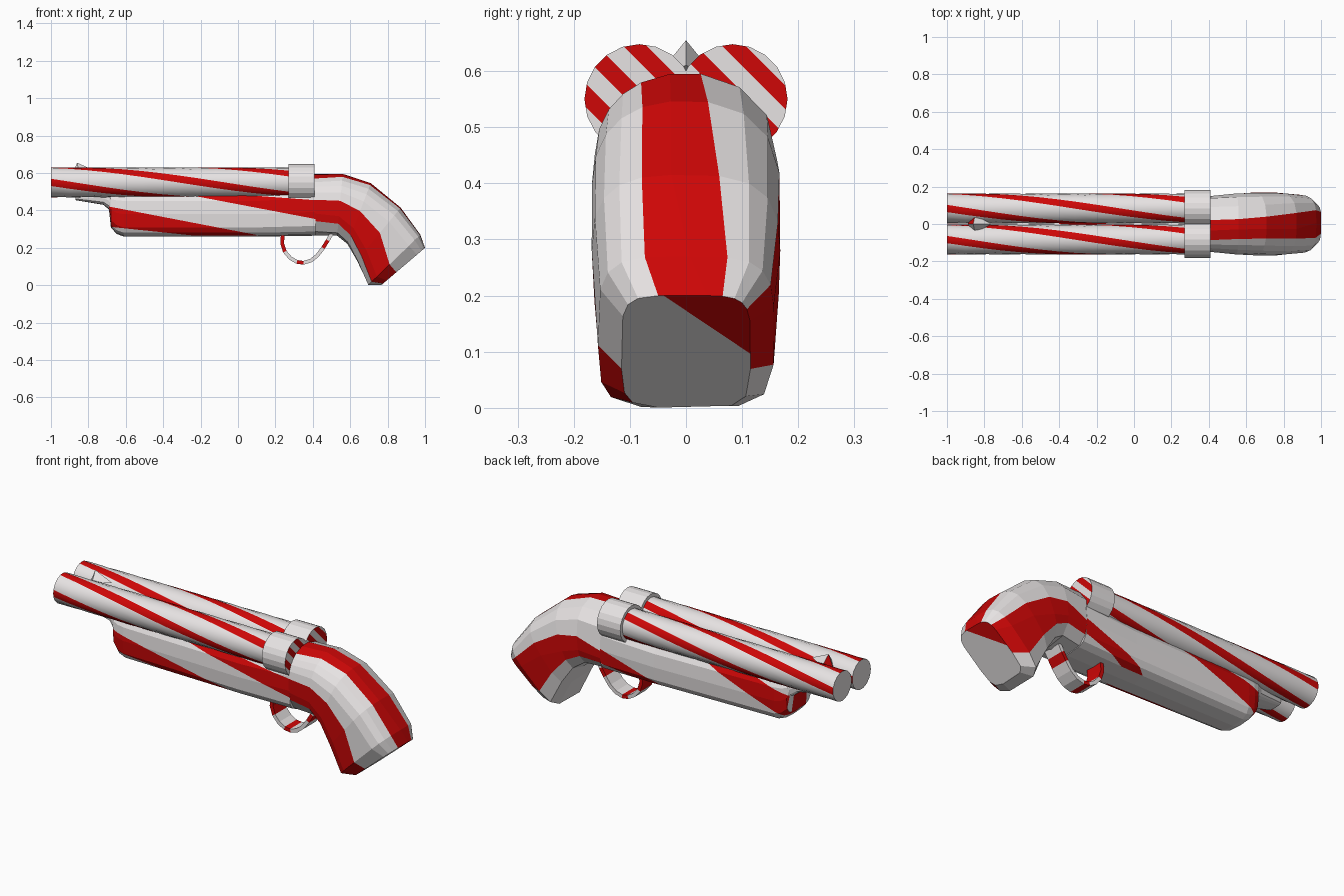
import bpy, bmesh, math
from mathutils import Vector

if "Cube" in bpy.data.objects:
    bpy.data.objects.remove(bpy.data.objects["Cube"])


def material(name, rgb):
    m = bpy.data.materials.new(name)
    m.diffuse_color = (*rgb, 1)
    m.use_nodes = True
    m.node_tree.nodes["Principled BSDF"].inputs["Base Color"].default_value = m.diffuse_color
    return m


WHITE = material("candy white", (0.80, 0.77, 0.77))
RED = material("candy red", (0.62, 0.002, 0.002))


def finish(bm, name):
    bmesh.ops.recalc_face_normals(bm, faces=bm.faces)
    me = bpy.data.meshes.new(name)
    bm.to_mesh(me)
    bm.free()
    me.materials.append(WHITE)
    me.materials.append(RED)
    ob = bpy.data.objects.new(name, me)
    bpy.context.collection.objects.link(ob)
    return ob


def loft(rings, red=lambda i, j: False, smooth=False):
    """Skin closed rings of points; red(row, column) picks the stripe faces."""
    bm = bmesh.new()
    vs = [[bm.verts.new(p) for p in r] for r in rings]
    n = len(vs[0])
    for i in range(len(vs) - 1):
        for j in range(n):
            k = (j + 1) % n
            f = bm.faces.new((vs[i][j], vs[i][k], vs[i + 1][k], vs[i + 1][j]))
            f.material_index = int(red(i, j))
            f.smooth = smooth
    bm.faces.new(vs[0])
    bm.faces.new(vs[-1])
    return bm


def cut(bm, co, no, faces):
    fs = list(faces)
    geom = fs + list({e for f in fs for e in f.edges}) + list({v for f in fs for v in f.verts})
    bmesh.ops.bisect_plane(bm, geom=geom, plane_co=co, plane_no=no, dist=1e-5)


def rounded(angle, top, bottom):
    """Rounded-box outline: 0 = top, 90 = front side, 180 = bottom."""
    s, c = math.sin(math.radians(angle)), math.cos(math.radians(angle))
    s, c = (0 if abs(v) < 1e-6 else v for v in (s, c))
    power = top if c > 0 else bottom
    return -math.copysign(abs(s) ** power, s), 0.5 + 0.5 * math.copysign(abs(c) ** min(power, 0.8), c)


def circle(x, y, z, r, angles):
    return [(x, y - r * math.sin(math.radians(a)), z + r * math.cos(math.radians(a))) for a in angles]


# barrels with helical stripes, and collars with diagonal stripes on the rear face
STEPS = [-14, 0, 14, 34, 56]
for side, label in ((-1, "front"), (1, "back")):
    y = side * 0.083
    rings = []
    for i in range(15):
        x = -1 + 1.37 * i / 14
        rings.append(circle(x, y, 0.55, 0.08, [90 * k + s + 112 * (x + 1) for k in range(4) for s in STEPS]))
    finish(loft(rings, lambda i, j: j % 5 < 2, True), "barrel_" + label)

    ang = [18 * k for k in range(20)]
    bm = loft([circle(x, y, 0.55, 0.098, ang) for x in (0.27, 0.41)])
    rear = lambda: [f for f in bm.faces if f.calc_center_median().x > 0.405]
    for k in range(5):
        for d in (-0.021, 0.021):
            cut(bm, (0.41, 0, 0.378 + 0.088 * k + d), (0, 1, 1), rear())
    for f in rear():
        c = f.calc_center_median()
        u = (c.y + c.z - 0.378 + 0.044) % 0.088
        f.material_index = int(abs(u - 0.044) < 0.021)
    finish(bm, "collar_" + label)

# fore-end: x, bottom, top, half width
BODY = [(-0.87, 0.455, 0.49, 0.045), (-0.72, 0.43, 0.5, 0.08), (-0.69, 0.405, 0.5, 0.095),
        (-0.68, 0.31, 0.5, 0.105), (-0.65, 0.275, 0.5, 0.115), (-0.61, 0.26, 0.5, 0.12),
        (0.1, 0.26, 0.5, 0.14), (0.415, 0.265, 0.52, 0.15)]
rings = []
for x, b, t, w in BODY:
    pts = [rounded(22.5 * k, 0.55, 0.55) for k in range(16)]
    rings.append([(x, w * p, b + (t - b) * q) for p, q in pts])
body = loft(rings)
# stripes: side, upper line, lower line (x, z pairs)
STRIPES = [(-1, (-0.66, 0.415, 0.12, 0.265), (-0.66, 0.31, -0.23, 0.265)),
           (-1, (-0.2, 0.5, 0.41, 0.455), (-0.22, 0.475, 0.41, 0.355)),
           (1, (0.0, 0.26, 0.41, 0.40), (0.12, 0.26, 0.41, 0.32)),
           (1, (-0.69, 0.42, -0.4, 0.5), (-0.69, 0.29, -0.2, 0.48))]
for side, up, low in STRIPES:
    for x0, z0, x1, z1 in (up, low):
        cut(body, (x0, 0, z0), Vector((z0 - z1, 0, x1 - x0)).normalized(),
            [f for f in body.faces if f.calc_center_median().y * side > 0.001])


def height(line, x):
    x0, z0, x1, z1 = line
    return z0 + (z1 - z0) * (x - x0) / (x1 - x0)


for f in body.faces:
    c = f.calc_center_median()
    if c.x > -0.685 and c.z > 0.268:
        f.material_index = int(any(c.y * s > 0.001 and height(l, c.x) < c.z < height(u, c.x)
                                   for s, u, l in STRIPES))
finish(body, "fore_end")

# grip: top x, top z, bottom x, bottom z, half width, roundness of top and bottom
GRIP = [(0.41, 0.595, 0.41, 0.265, 0.15, 1.0, 0.6), (0.56, 0.597, 0.53, 0.265, 0.163, 1.0, 0.6),
        (0.71, 0.547, 0.585, 0.22, 0.168, 0.85, 0.55), (0.87, 0.415, 0.635, 0.13, 0.168, 0.65, 0.5),
        (0.975, 0.27, 0.695, 0.0, 0.157, 0.5, 0.45), (1.0, 0.2, 0.765, 0.0, 0.115, 0.4, 0.4)]
# stripe bands: start angle at the joint, start angle at the butt, splits, red
BANDS = [(-8, -14, 2, True), (35, 7, 4, False), (84, 93, 2, True),
         (110, 142, 4, False), (238, 267, 2, True), (264, 300, 3, False), (352, 346, 0, False)]
columns, flags = [], []
for (a0, e0, n, r), (a1, e1, _, _) in zip(BANDS, BANDS[1:]):
    for k in range(n):
        columns.append((a0 + (a1 - a0) * k / n, e0 + (e1 - e0) * k / n))
        flags.append(r)
rings = []
for i, (tx, tz, bx, bz, w, top, bottom) in enumerate(GRIP):
    ring = []
    for a, e in columns:
        p, q = rounded(a + (e - a) * i / 5, top, bottom)
        ring.append((bx + (tx - bx) * q, w * p, bz + (tz - bz) * q))
    rings.append(ring)
grip = loft(rings, lambda i, j: flags[j])
grip.faces.ensure_lookup_table()
butt = grip.faces[len(grip.faces) - 1]
cut(grip, (1, -0.04, 0.2), (0, 0.67, 1), [butt])
# the upper corner of the flat butt is red
grip.normal_update()
mark = Vector((0.2, 0, -0.235)).normalized()
for f in grip.faces:
    c = f.calc_center_median()
    if len(f.verts) > 5 or abs(f.normal.dot(mark)) > 0.999:
        f.material_index = int(c.x > 0.5 and c.z + 0.67 * c.y > 0.173)
finish(grip, "grip")

# trigger guard: flat ribbon bent into a loop
PATH = [(0.24, 0.275), (0.236, 0.225), (0.25, 0.18), (0.28, 0.145), (0.315, 0.125), (0.35, 0.12),
        (0.39, 0.132), (0.425, 0.16), (0.455, 0.2), (0.48, 0.24), (0.5, 0.275)]
rings = []
for i, (x, z) in enumerate(PATH):
    a, b = PATH[max(i - 1, 0)], PATH[min(i + 1, len(PATH) - 1)]
    d = Vector((b[0] - a[0], b[1] - a[1])).normalized() * 0.01
    rings.append([(x - s * d.y, w, z + s * d.x) for s, w in ((-1, -0.05), (1, -0.05), (1, 0.05), (-1, 0.05))])
finish(loft(rings, lambda i, j: i in (0, 1, 4, 8)), "trigger_guard")

# front sight: small faceted bead
bm = bmesh.new()
base = [bm.verts.new(p) for p in ((-0.89, 0, 0.58), (-0.85, -0.045, 0.6), (-0.76, 0, 0.61), (-0.85, 0.045, 0.6))]
tip = bm.verts.new((-0.86, 0, 0.655))
bm.faces.new(base)
for j in range(4):
    f = bm.faces.new((base[j], base[(j + 1) % 4], tip))
    f.material_index = int(j == 3)
finish(bm, "front_sight")
